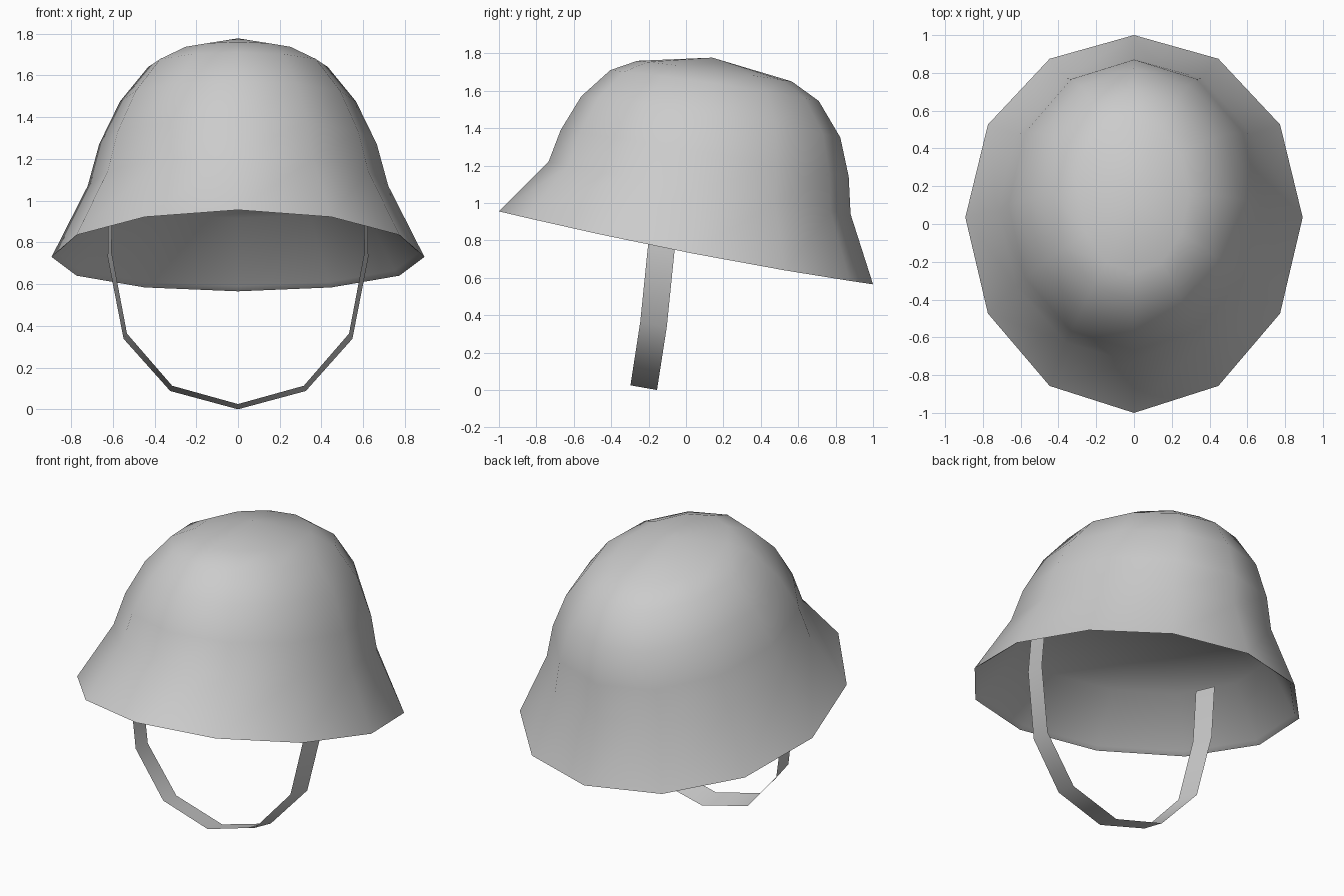
import bpy
import bmesh
from math import sin, cos, pi, radians

cube = bpy.data.objects.get("Cube")
if cube:
    bpy.data.objects.remove(cube, do_unlink=True)

grey = bpy.data.materials.new("light_grey")
grey.use_nodes = True
colour = (0.6, 0.6, 0.6, 1)
grey.diffuse_color = colour
grey.node_tree.nodes["Principled BSDF"].inputs["Base Color"].default_value = colour

SIDES = 12


def finish(name, bm):
    """Make a smooth-shaded object from the bmesh."""
    mesh = bpy.data.meshes.new(name)
    bm.to_mesh(mesh)
    bm.free()
    mesh.materials.append(grey)
    obj = bpy.data.objects.new(name, mesh)
    bpy.context.collection.objects.link(obj)
    bpy.ops.object.select_all(action='DESELECT')
    obj.select_set(True)
    bpy.context.view_layer.objects.active = obj
    bpy.ops.object.shade_smooth_by_angle(angle=radians(85))


def add_ring(bm, ring, bow=0, scale=1, lift=0):
    """Tilted oval of vertices; scale shrinks it about its own centre."""
    fy, fz, by, bz, half, side_z = ring
    mid_y, mid_z = (fy + by) / 2, (fz + bz) / 2
    verts = []
    for k in range(SIDES):
        c, s = cos(2 * pi * k / SIDES), sin(2 * pi * k / SIDES)
        verts.append(bm.verts.new((
            scale * half * s,
            mid_y + scale * ((fy - by) / 2 * c + bow * s * s),
            mid_z + scale * ((fz - bz) / 2 * c + (side_z - mid_z) * s * s) + lift)))
    return verts


# Helmet shell: rings from brim to crown
# front y, front z, back y, back z, half width, side z
RINGS = [
    (-1.0, 0.955, 1.0, 0.565, 0.893, 0.73),
    (-0.735, 1.22, 0.88, 0.94, 0.72, 1.07),
    (-0.67, 1.39, 0.87, 1.14, 0.665, 1.27),
    (-0.56, 1.57, 0.825, 1.35, 0.565, 1.475),
    (-0.405, 1.71, 0.71, 1.545, 0.43, 1.64),
    (-0.26, 1.76, 0.565, 1.65, 0.29, 1.71),
]
BOW = 0.035

bm = bmesh.new()
# Inside: ceiling, inner wall and lip, then the outer surface
rows = [
    add_ring(bm, RINGS[1], scale=0.96, lift=-0.03),
    add_ring(bm, RINGS[0], BOW, scale=0.97, lift=0.02),
    add_ring(bm, RINGS[0], BOW),
]
rows += [add_ring(bm, ring) for ring in RINGS[1:]]
for low, high in zip(rows, rows[1:]):
    for k in range(SIDES):
        n = (k + 1) % SIDES
        bm.faces.new((low[k], low[n], high[n], high[k]))
ceiling = bm.verts.new((0, 0.07, 1.06))
crown = bm.verts.new((0, 0.14, 1.777))
for k in range(SIDES):
    n = (k + 1) % SIDES
    bm.faces.new((rows[0][n], rows[0][k], ceiling))
    bm.faces.new((rows[-1][k], rows[-1][n], crown))
finish("helmet_shell", bm)

# Chin strap: one thin band, mirrored about its lowest point
half_path = [(0.61, 1.05), (0.615, 0.74), (0.54, 0.35), (0.32, 0.1)]
path = [(-x, z) for x, z in half_path] + [(0, 0.0125)] + half_path[::-1]

bm = bmesh.new()
strip = []
for x, z in path:
    y = min(-0.228 + 0.155 * z, -0.208 + 0.1 * z)
    strip.append([bm.verts.new((x * (1 + 0.015 * e), y + 0.071 * e, z - 0.0125 * e))
                  for e in (-1, 1)])
for (f0, b0), (f1, b1) in zip(strip, strip[1:]):
    bm.faces.new((f0, b0, b1, f1))
finish("chin_strap", bm)
